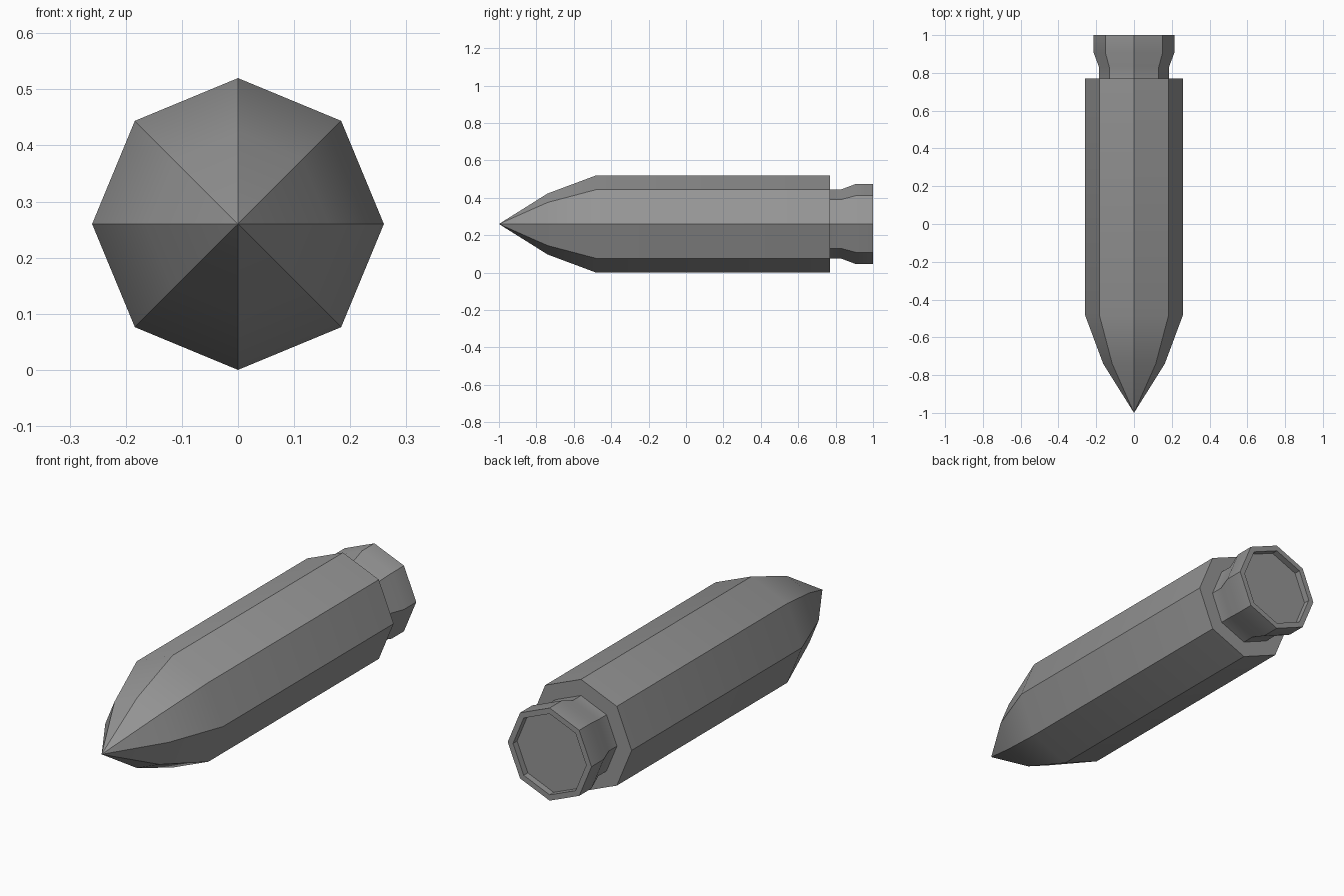
import bpy, bmesh, math

cube = bpy.data.objects.get("Cube")
if cube:
    bpy.data.objects.remove(cube, do_unlink=True)

SIDES = 8
RADIUS = 0.26

grey = bpy.data.materials.new("plain grey")
grey.use_nodes = True
colour = (0.3, 0.3, 0.3, 1)
grey.diffuse_color = colour
grey.node_tree.nodes["Principled BSDF"].inputs["Base Color"].default_value = colour


def turned_part(name, profile):
    """Eight-sided solid around the y axis from (y, radius) pairs; radius 0 makes a point."""
    bm = bmesh.new()
    rings = []
    for y, r in profile:
        count = SIDES if r else 1
        rings.append([bm.verts.new((r * math.cos(math.tau * i / SIDES), y,
                                    RADIUS + r * math.sin(math.tau * i / SIDES)))
                      for i in range(count)])
    for a, b in zip(rings, rings[1:]):
        for i in range(SIDES):
            j = (i + 1) % SIDES
            if len(a) == 1:
                bm.faces.new((a[0], b[i], b[j]))
            else:
                bm.faces.new((a[i], a[j], b[j], b[i]))
    # Close the flat ends
    for ring in (rings[0], rings[-1]):
        if len(ring) > 1:
            bm.faces.new(ring)
    bmesh.ops.recalc_face_normals(bm, faces=bm.faces)
    mesh = bpy.data.meshes.new(name)
    bm.to_mesh(mesh)
    bm.free()
    mesh.materials.append(grey)
    part = bpy.data.objects.new(name, mesh)
    bpy.context.collection.objects.link(part)
    bpy.ops.object.select_all(action='DESELECT')
    part.select_set(True)
    bpy.context.view_layer.objects.active = part
    bpy.ops.object.shade_smooth_by_angle(angle=math.radians(30))
    return part


# Pointed body with a flat back
turned_part("body", [(-1, 0), (-0.74, 0.163), (-0.48, RADIUS), (0.77, RADIUS)])

# Flared tail nozzle with a shallow recess in its end
turned_part("tail_nozzle", [(0.765, 0.185), (0.83, 0.185), (0.91, 0.215),
                            (1, 0.215), (1, 0.188), (0.97, 0.188)])
